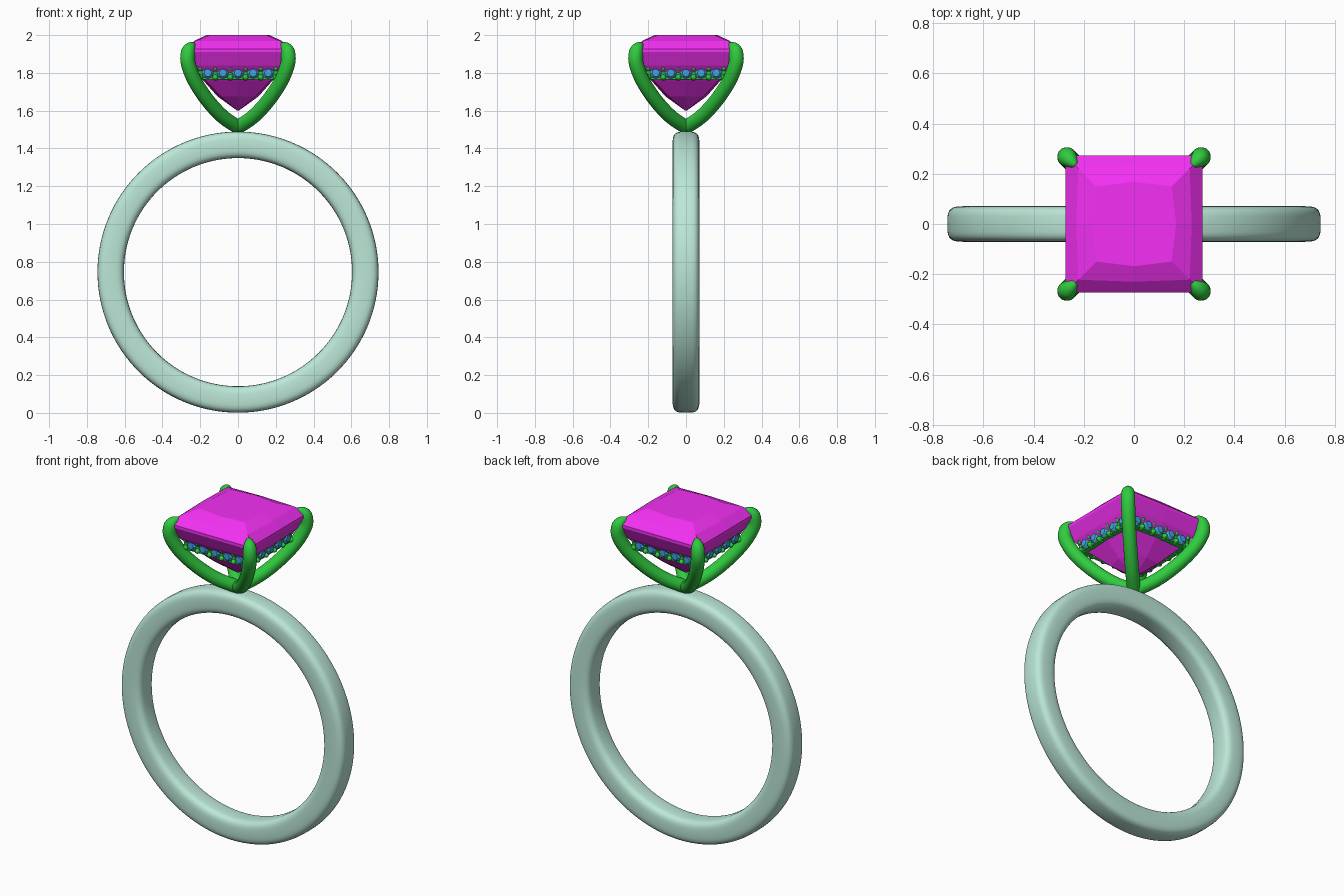
import bpy, bmesh, math
from mathutils import Vector, Matrix

if "Cube" in bpy.data.objects:
    bpy.data.objects.remove(bpy.data.objects["Cube"])


def material(name, rgb):
    m = bpy.data.materials.new(name)
    m.diffuse_color = (*rgb, 1)
    m.use_nodes = True
    m.node_tree.nodes["Principled BSDF"].inputs["Base Color"].default_value = m.diffuse_color
    return m


MINT = material("mint_metal", (0.50, 0.80, 0.68))
GREEN = material("green_metal", (0.03, 0.60, 0.05))
MAGENTA = material("magenta_gem", (0.90, 0.03, 0.90))
BLUE = material("blue_gem", (0.05, 0.38, 0.75))


def finish(bm, name, mat, smooth):
    bmesh.ops.recalc_face_normals(bm, faces=bm.faces)
    me = bpy.data.meshes.new(name)
    bm.to_mesh(me)
    bm.free()
    ob = bpy.data.objects.new(name, me)
    bpy.context.collection.objects.link(ob)
    me.materials.append(mat)
    me.polygons.foreach_set("use_smooth", [smooth] * len(me.polygons))
    return ob


def skin_rings(bm, rings, closed=False, caps=False):
    """Bridge consecutive rings of points with quads."""
    vs = [[bm.verts.new(p) for p in r] for r in rings]
    n = len(vs[0])
    pairs = list(zip(vs, vs[1:])) + ([(vs[-1], vs[0])] if closed else [])
    for a, b in pairs:
        for i in range(n):
            j = (i + 1) % n
            bm.faces.new((a[i], a[j], b[j], b[i]))
    if caps:
        bm.faces.new(vs[0])
        bm.faces.new(vs[-1])


# Band: rounded-rectangle section revolved around y
def spow(v, e):
    return math.copysign(abs(v) ** e, v)


section = []
for i in range(32):
    t = math.tau * i / 32
    section.append((0.674 + 0.070 * spow(math.cos(t), 0.62), 0.071 * spow(math.sin(t), 0.5)))
bm = bmesh.new()
skin_rings(bm, [[(r * math.cos(a), y, 0.745 + r * math.sin(a)) for r, y in section]
                for a in (math.tau * k / 128 for k in range(128))], closed=True)
finish(bm, "band", MINT, True)


# Centre gem: square cut, each level has corners and side midpoints
def square_ring(corner, mid, z):
    c, m = corner, mid
    return [(c, c, z), (0, m, z), (-c, c, z), (-m, 0, z),
            (-c, -c, z), (0, -m, z), (c, -c, z), (m, 0, z)]


bm = bmesh.new()
skin_rings(bm, [square_ring(*lv) for lv in (
    (0.150, 0.168, 2.00), (0.222, 0.230, 1.970), (0.274, 0.274, 1.927),
    (0.274, 0.274, 1.910), (0.235, 0.240, 1.840), (0.172, 0.184, 1.760),
    (0.092, 0.108, 1.675), (0.004, 0.004, 1.600))], caps=True)
finish(bm, "centre_gem", MAGENTA, False)

# Claws: tapered tubes rising along the diagonals and bending over the gem
CLAW = [(0.0, 1.512, 0.037), (0.085, 1.572, 0.038), (0.165, 1.660, 0.038),
        (0.230, 1.760, 0.038), (0.264, 1.850, 0.039), (0.265, 1.905, 0.038),
        (0.254, 1.932, 0.031), (0.238, 1.948, 0.017), (0.229, 1.952, 0.003)]


def smooth_path(pts, steps):
    p = [Vector(q) for q in pts]
    p = [2 * p[0] - p[1]] + p + [2 * p[-1] - p[-2]]
    out = []
    for i in range(1, len(p) - 2):
        a, b, c, d = p[i - 1:i + 3]
        for s in range(steps):
            t = s / steps
            out.append(0.5 * (2 * b + (c - a) * t + (2 * a - 5 * b + 4 * c - d) * t * t
                              + (3 * b - a - 3 * c + d) * t ** 3))
    return out + [p[-2]]


path = smooth_path(CLAW, 5)
pos = [Vector((q.x * math.sqrt(2), 0, q.y)) for q in path]
side = Vector((0, 1, 0))
rings = []
for i, q in enumerate(path):
    tangent = (pos[min(i + 1, len(pos) - 1)] - pos[max(i - 1, 0)]).normalized()
    normal = side.cross(tangent)
    rings.append([pos[i] + q.z * (normal * math.cos(a) + side * math.sin(a))
                  for a in (math.tau * k / 20 for k in range(20))])
for k in range(4):
    bm = bmesh.new()
    skin_rings(bm, rings, caps=True)
    bm.transform(Matrix.Rotation(math.radians(45 + 90 * k), 4, 'Z'))
    finish(bm, f"claw_{k + 1}", GREEN, True)

# Gallery rail: thin square frame below the girdle
bm = bmesh.new()
loops = [(0.212, 1.765), (0.212, 1.837), (0.180, 1.837), (0.180, 1.765)]
skin_rings(bm, [[(h, h, z), (-h, h, z), (-h, -h, z), (h, -h, z)] for h, z in loops], closed=True)
finish(bm, "gallery_rail", GREEN, False)

# Accent gems and their holding beads, on all four sides of the rail
gems, beads = bmesh.new(), bmesh.new()
for k in range(4):
    turn = Matrix.Rotation(math.radians(90 * k), 4, 'Z')
    for i in range(5):
        at = Matrix.Translation((0.08 * (i - 2), -0.216, 1.80)) @ Matrix.Rotation(math.pi / 2, 4, 'X')
        bmesh.ops.create_cone(gems, cap_ends=True, segments=8, radius1=0.036, radius2=0.020,
                              depth=0.018, matrix=turn @ at)
    for i in range(6):
        for dz in (-0.024, 0.024):
            at = Matrix.Translation((0.08 * (i - 2.5), -0.200, 1.80 + dz)) @ Matrix.Diagonal((1, 1.9, 1, 1))
            bmesh.ops.create_uvsphere(beads, u_segments=12, v_segments=8, radius=0.0165,
                                      matrix=turn @ at)
finish(gems, "accent_gems", BLUE, False)
finish(beads, "gallery_beads", GREEN, True)
